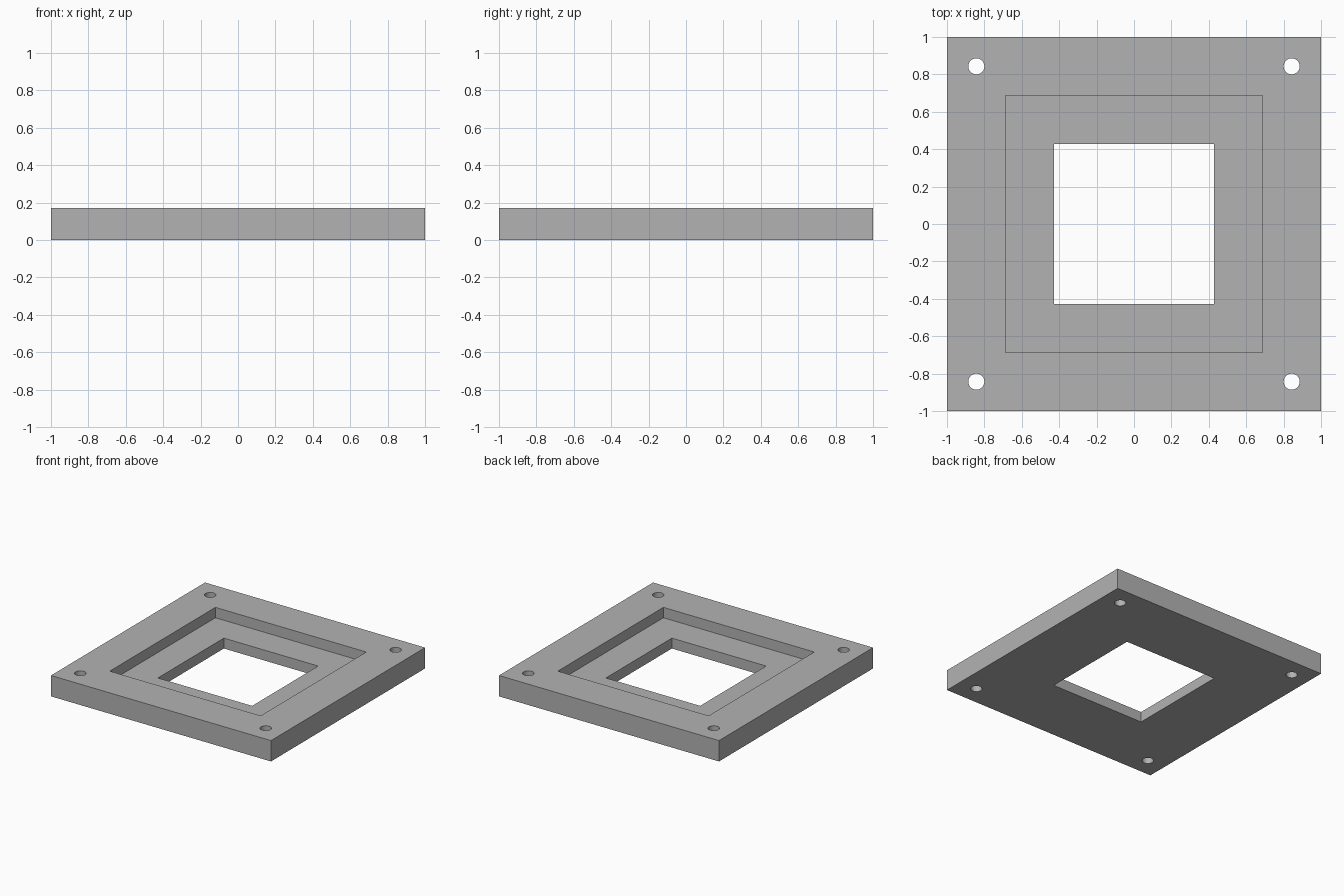
import bpy

cube = bpy.data.objects.get("Cube")
if cube:
    bpy.data.objects.remove(cube, do_unlink=True)

UNIT = 1 / 35            # plate is 70 units wide
THICK = 6 * UNIT
STEP = 3 * UNIT          # height of the inner ledge

grey = bpy.data.materials.new("plain grey")
grey.use_nodes = True
colour = (0.45, 0.45, 0.45, 1)
grey.diffuse_color = colour
grey.node_tree.nodes["Principled BSDF"].inputs["Base Color"].default_value = colour


def block(name, half, z0, z1):
    """Square block centred on the z axis."""
    bpy.ops.mesh.primitive_cube_add(size=1, location=(0, 0, (z0 + z1) / 2))
    ob = bpy.context.object
    ob.name = name
    ob.scale = (2 * half, 2 * half, z1 - z0)
    bpy.ops.object.transform_apply(location=True, rotation=False, scale=True)
    ob.data.materials.append(grey)
    return ob


def cut(target, cutter):
    """Subtract the cutter from the target and discard it."""
    cutter.hide_render = True
    mod = target.modifiers.new("cut", "BOOLEAN")
    mod.operation = "DIFFERENCE"
    mod.solver = "EXACT"
    mod.object = cutter
    bpy.context.view_layer.objects.active = target
    bpy.ops.object.modifier_apply(modifier=mod.name)
    bpy.data.objects.remove(cutter, do_unlink=True)


# Square plate with a stepped opening
plate = block("frame_plate", 35 * UNIT, 0, THICK)
cut(plate, block("recess_cutter", 24 * UNIT, STEP, THICK + 0.1))
cut(plate, block("opening_cutter", 15 * UNIT, -0.1, THICK + 0.1))

# Round screw holes in the corners
for sx in (-1, 1):
    for sy in (-1, 1):
        bpy.ops.mesh.primitive_cylinder_add(
            vertices=48, radius=1.5 * UNIT, depth=1,
            location=(sx * 29.5 * UNIT, sy * 29.5 * UNIT, 0))
        hole = bpy.context.object
        hole.name = "screw_hole_cutter"
        hole.data.materials.append(grey)
        cut(plate, hole)

# Smooth hole walls, crisp edges elsewhere
bpy.ops.object.select_all(action="DESELECT")
plate.select_set(True)
bpy.context.view_layer.objects.active = plate
bpy.ops.object.shade_smooth_by_angle(angle=0.52)
